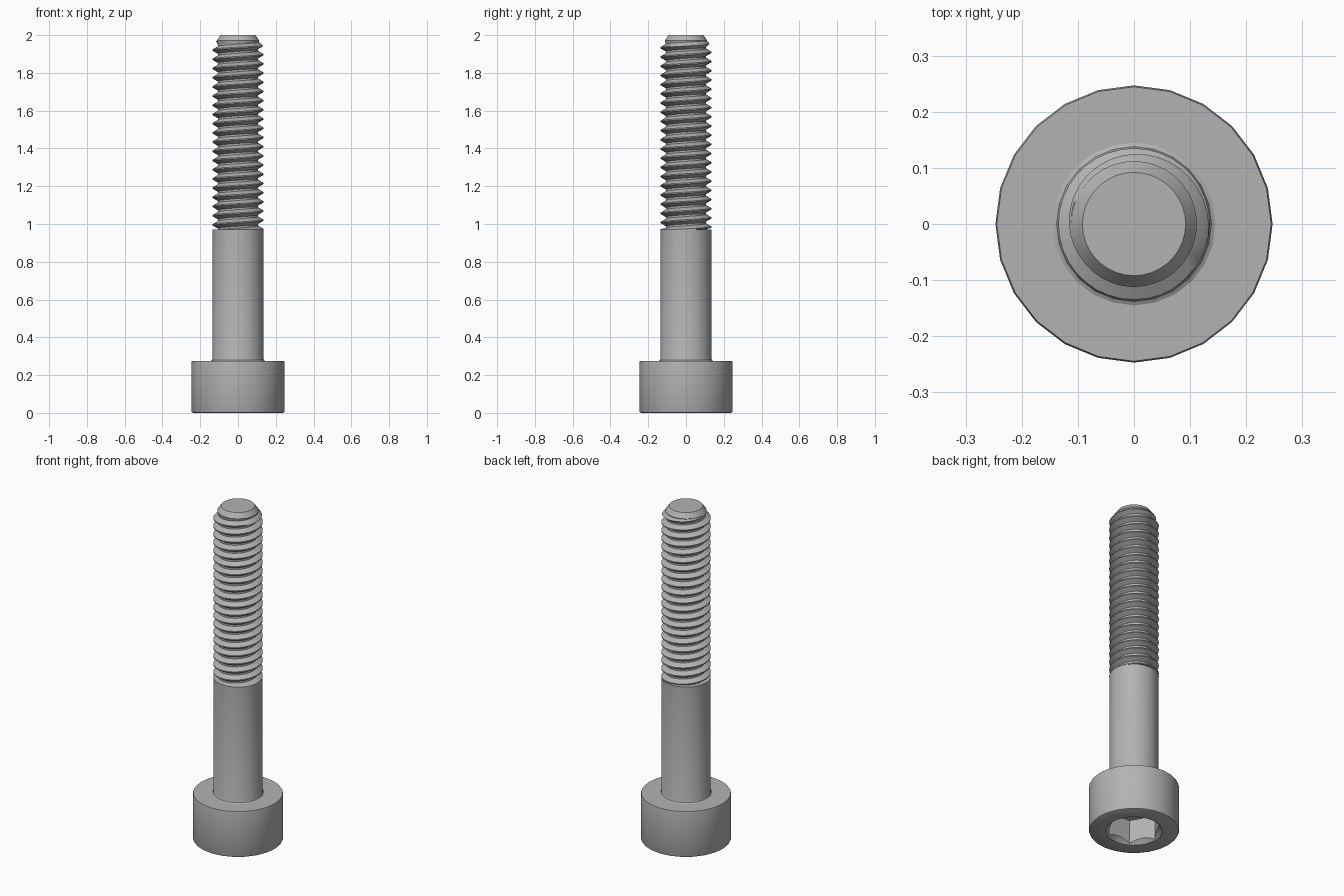
import bpy, bmesh, math

if "Cube" in bpy.data.objects:
    bpy.data.objects.remove(bpy.data.objects["Cube"])

steel = bpy.data.materials.new("steel_grey")
steel.diffuse_color = (0.45, 0.45, 0.45, 1)
steel.use_nodes = True
steel.node_tree.nodes["Principled BSDF"].inputs["Base Color"].default_value = steel.diffuse_color


def finish(name, bm, smooth=True):
    bmesh.ops.remove_doubles(bm, verts=bm.verts, dist=1e-5)
    bmesh.ops.dissolve_degenerate(bm, edges=bm.edges, dist=1e-5)
    bmesh.ops.recalc_face_normals(bm, faces=bm.faces)
    mesh = bpy.data.meshes.new(name)
    bm.to_mesh(mesh)
    bm.free()
    mesh.materials.append(steel)
    ob = bpy.data.objects.new(name, mesh)
    bpy.context.collection.objects.link(ob)
    if smooth:
        shade(ob)
    return ob


def shade(ob):
    bpy.ops.object.select_all(action='DESELECT')
    ob.select_set(True)
    bpy.context.view_layer.objects.active = ob
    bpy.ops.object.shade_smooth_by_angle(angle=math.radians(28))


def lathe(name, profile, sides, smooth=True):
    """Closed solid from (radius, height) points, capped at both ends."""
    bm = bmesh.new()
    rings = []
    for r, z in profile:
        rings.append([bm.verts.new((r * math.cos(2 * math.pi * i / sides),
                                    r * math.sin(2 * math.pi * i / sides), z))
                      for i in range(sides)])
    for a, b in zip(rings, rings[1:]):
        for i in range(sides):
            j = (i + 1) % sides
            bm.faces.new((a[i], a[j], b[j], b[i]))
    bm.faces.new(rings[0])
    bm.faces.new(rings[-1])
    return finish(name, bm, smooth)


# Cap head, fillet and plain shank
SHANK_TOP = 0.972
body = lathe("head_and_shank", [
    (0.238, 0), (0.244, 0.003), (0.247, 0.01), (0.247, 0.263), (0.2445, 0.275),
    (0.145, 0.275), (0.138, 0.279), (0.135, 0.287), (0.135, SHANK_TOP)], 24, False)

# Hexagonal socket with a countersunk mouth
cutters = [lathe("socket_cutter", [(0.148, -0.05), (0.148, 0.15)], 6, False),
           lathe("countersink_cutter", [(0.174, -0.02), (0.084, 0.07)], 48, False)]
for cutter in cutters:
    cutter.hide_render = True
    mod = body.modifiers.new(cutter.name, 'BOOLEAN')
    mod.operation = 'DIFFERENCE'
    mod.solver = 'EXACT'
    mod.object = cutter
    bpy.context.view_layer.objects.active = body
    bpy.ops.object.modifier_apply(modifier=mod.name)
for cutter in cutters:
    bpy.data.objects.remove(cutter)
shade(body)

# Right-handed thread, trimmed by the tip chamfer
PITCH, CREST, ROOT, STEPS = 0.0487, 0.135, 0.107, 36
TIP_LOW = 1.972


def chamfer(z):
    return 0.092 + (2.0 - z) * 0.72


section = [(CREST, -0.06), (CREST, 0.06), (ROOT, 0.40), (ROOT, 0.60), (CREST, 0.94)]
bm = bmesh.new()
rows = []
for i in range(-STEPS, 22 * STEPS + 1):
    angle = 2 * math.pi * i / STEPS
    row = []
    for r, dz in section:
        z = 1.02 + PITCH * (i / STEPS - 1 + dz)
        z = min(max(z, SHANK_TOP), TIP_LOW)
        r = min(r, chamfer(z))
        row.append(bm.verts.new((r * math.cos(angle), r * math.sin(angle), z)))
    rows.append(row)
for a, b in zip(rows, rows[1:]):
    for k in range(len(section) - 1):
        bm.faces.new((a[k], b[k], b[k + 1], a[k + 1]))
finish("thread", bm)

# Chamfered tip
lathe("tip", [(0.107, TIP_LOW - 0.02), (chamfer(TIP_LOW), TIP_LOW), (0.092, 2.0)], 36)
